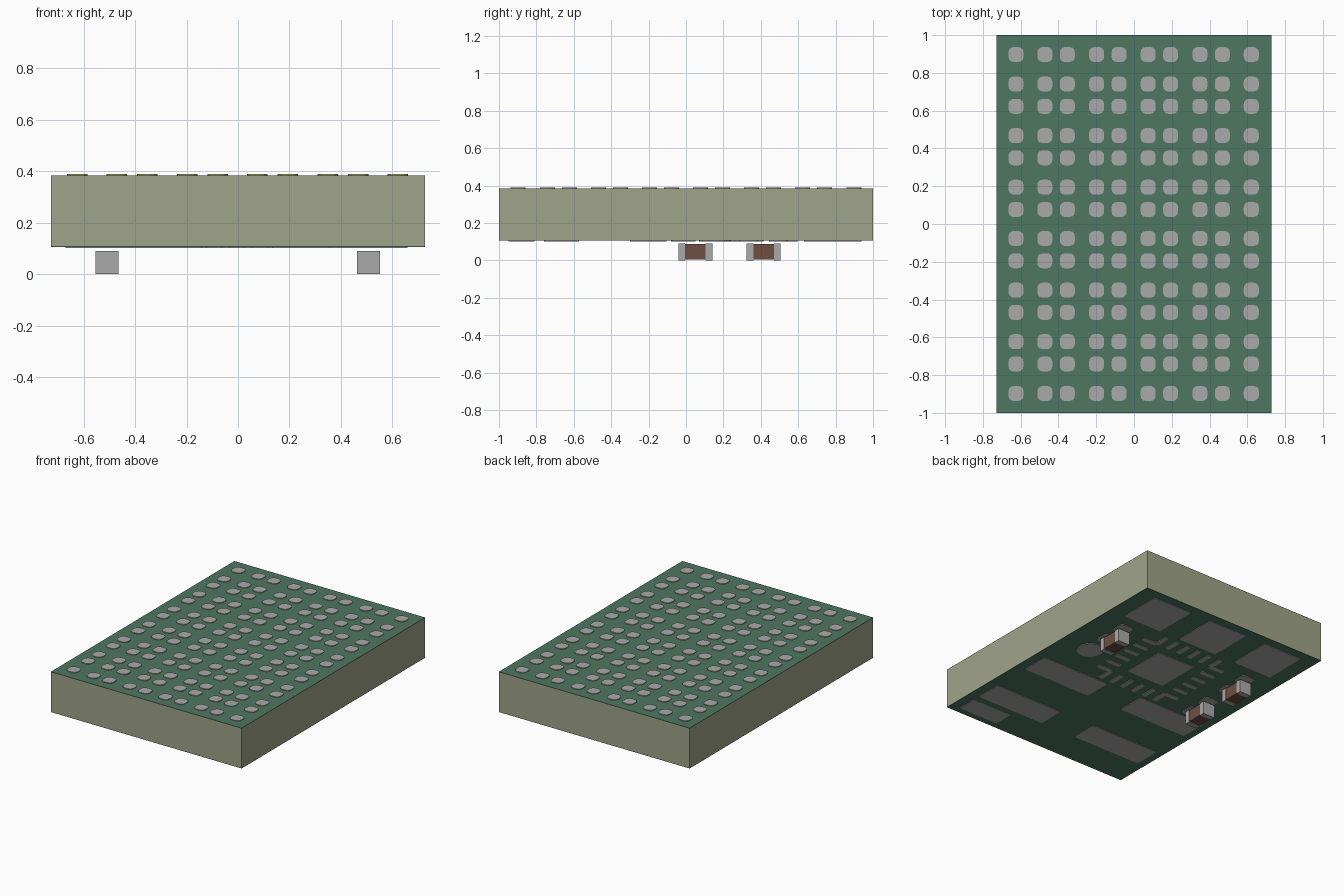
import bpy, bmesh, math

if "Cube" in bpy.data.objects:
    bpy.data.objects.remove(bpy.data.objects["Cube"])


def srgb(r, g, b):
    lin = lambda c: (c / 255 / 12.92) if c < 11 else ((c / 255 + 0.055) / 1.055) ** 2.4
    return (lin(r), lin(g), lin(b), 1)


def material(name, *rgb):
    m = bpy.data.materials.new(name)
    m.diffuse_color = srgb(*rgb)
    m.use_nodes = True
    m.node_tree.nodes["Principled BSDF"].inputs["Base Color"].default_value = m.diffuse_color
    return m


OLIVE = material("olive laminate", 160, 164, 137)
GREEN = material("green solder mask", 78, 118, 98)
SILVER = material("silver metal", 170, 170, 170)
GOLD = material("gold plating", 200, 180, 40)
BROWN = material("brown ceramic", 112, 78, 65)


def prism(bm, outline, z0, z1):
    """Extrude a counter-clockwise outline from z0 to z1."""
    lo = [bm.verts.new((x, y, z0)) for x, y in outline]
    hi = [bm.verts.new((x, y, z1)) for x, y in outline]
    bm.faces.new(lo[::-1])
    bm.faces.new(hi)
    n = len(lo)
    for i in range(n):
        j = (i + 1) % n
        bm.faces.new((lo[i], lo[j], hi[j], hi[i]))


def rect(x0, x1, y0, y1):
    return [(x0, y0), (x1, y0), (x1, y1), (x0, y1)]


def centred(x, y, w, h):
    return rect(x - w / 2, x + w / 2, y - h / 2, y + h / 2)


def rounded(x, y, size, r, steps=3):
    h = size / 2 - r
    pts = []
    for k, (sx, sy) in enumerate([(1, 1), (-1, 1), (-1, -1), (1, -1)]):
        for i in range(steps + 1):
            a = math.pi / 2 * (k + i / steps)
            pts.append((x + sx * h + r * math.cos(a), y + sy * h + r * math.sin(a)))
    return pts


def circle(x, y, r, n=24):
    return [(x + r * math.cos(math.tau * i / n), y + r * math.sin(math.tau * i / n)) for i in range(n)]


def build(name, outlines, z0, z1, mat):
    bm = bmesh.new()
    for o in outlines:
        prism(bm, o, z0, z1)
    me = bpy.data.meshes.new(name)
    bm.to_mesh(me)
    bm.free()
    me.materials.append(mat)
    ob = bpy.data.objects.new(name, me)
    bpy.context.collection.objects.link(ob)
    return ob


# board core with a thin solder mask on both faces
board = rect(-0.728, 0.728, -1, 1)
build("board_core", [board], 0.109, 0.381, OLIVE)
build("top_mask", [board], 0.381, 0.384, GREEN)
build("bottom_mask", [board], 0.106, 0.109, GREEN)

# top contact grid: paired columns and rows, gold base under silver cap
xs = [s * x for x in (0.077, 0.196, 0.351, 0.47, 0.623) for s in (-1, 1)]
xs = [x - 0.002 for x in xs]
ys = [s * y for y in (0.077, 0.195, 0.35, 0.468, 0.623, 0.741, 0.897) for s in (-1, 1)]
grid = [(x, y) for x in xs for y in ys]
build("contact_bases", [rounded(x, y, 0.079, 0.028) for x, y in grid], 0.384, 0.3855, GOLD)
build("contact_pads", [rounded(x, y, 0.08, 0.028) for x, y in grid], 0.3855, 0.389, SILVER)

# large pads on the underside
pads = [rect(x - 0.15, x + 0.15, 0.63, 0.937) for x in (-0.46, 0, 0.46)]
for y0, y1 in ((-0.30, -0.105), (-0.76, -0.573)):
    pads += [rect(0.135, 0.66, y0, y1), rect(-0.67, -0.14, y0, y1)]
pads.append(rect(0.355, 0.66, -0.95, -0.81))
build("underside_pads", pads, 0.102, 0.106, SILVER)
build("round_pad", [circle(0.50, 0.155, 0.085)], 0.102, 0.106, SILVER)

# chip footprint: centre pad and six radial leads on each side
cx, cy = -0.005, 0.26
leads = [centred(cx, cy, 0.29, 0.31)]
for i in range(6):
    t = (i - 2.5) * 0.09
    for s in (-1, 1):
        leads.append(centred(cx + t, cy + s * 0.28, 0.034, 0.11))
        leads.append(centred(cx + s * 0.28, cy + t, 0.11, 0.034))
build("chip_footprint", leads, 0.102, 0.106, SILVER)

# three small capacitors hanging under their solder pads
for n, (x, y) in enumerate([(0.508, 0.415), (-0.51, 0.415), (-0.51, 0.05)], 1):
    build(f"capacitor_{n}_body", [centred(x, y, 0.084, 0.12)], 0.004, 0.087, BROWN)
    build(f"capacitor_{n}_ends", [centred(x, y + s * 0.0725, 0.09, 0.036) for s in (-1, 1)],
          0.0, 0.09, SILVER)
    build(f"capacitor_{n}_pads", [rounded(x, y + s * 0.08, 0.1, 0.02) for s in (-1, 1)],
          0.102, 0.106, SILVER)
